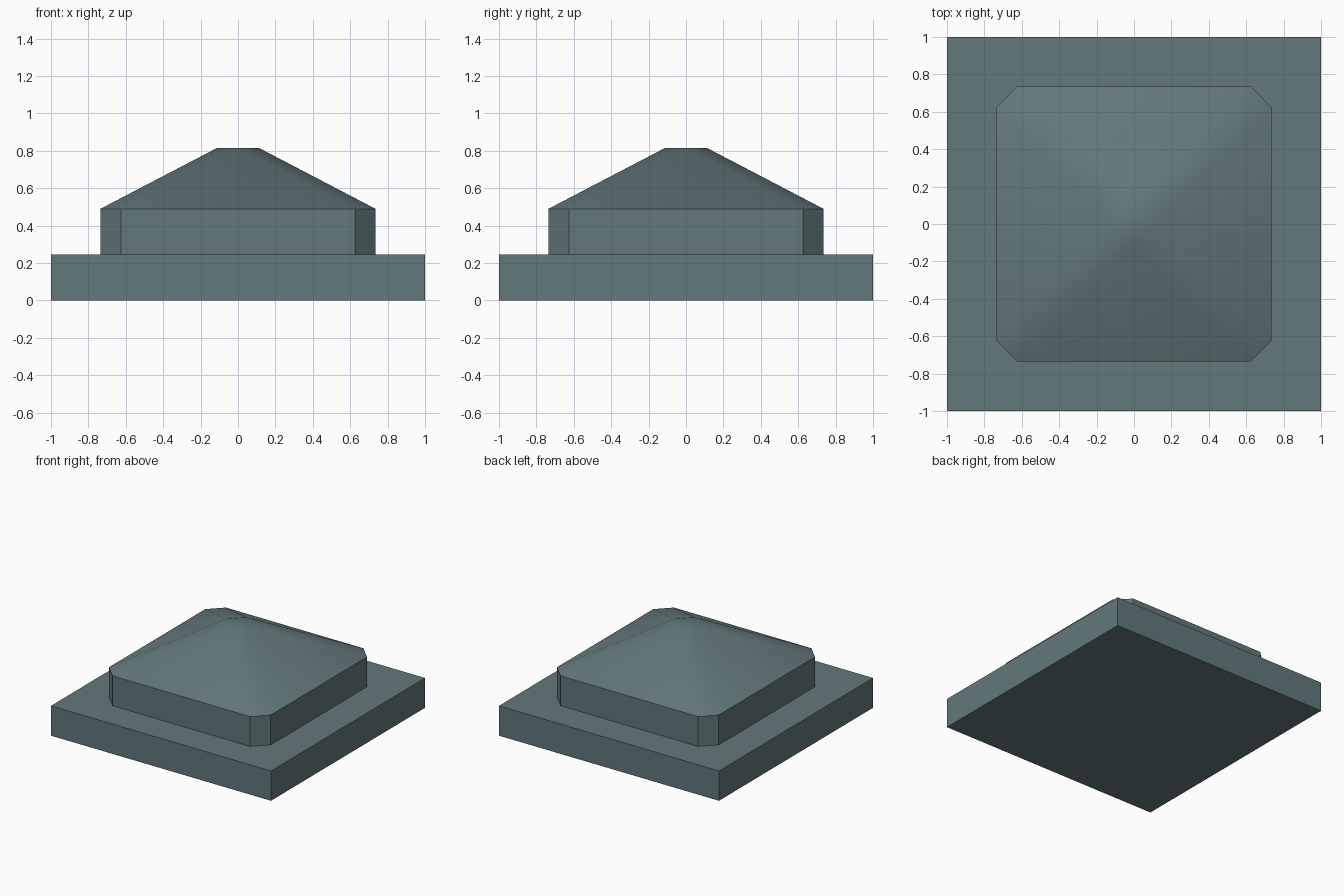
import bpy
import bmesh

if "Cube" in bpy.data.objects:
    bpy.data.objects.remove(bpy.data.objects["Cube"])

stone = bpy.data.materials.new("grey_teal_stone")
stone.diffuse_color = (0.125, 0.188, 0.2, 1)
stone.use_nodes = True
stone.node_tree.nodes["Principled BSDF"].inputs["Base Color"].default_value = stone.diffuse_color


def chamfered_square(half, flat):
    """Square outline with cut corners; flat = half length of each straight side."""
    pts = [(half, -flat), (half, flat)]
    out = []
    for _ in range(4):
        for p in pts:
            if p not in out:
                out.append(p)
        pts = [(-y, x) for x, y in pts]
    return out


def finish(name, bm):
    bmesh.ops.remove_doubles(bm, verts=bm.verts, dist=0.0005)
    bmesh.ops.recalc_face_normals(bm, faces=bm.faces)
    mesh = bpy.data.meshes.new(name)
    bm.to_mesh(mesh)
    bm.free()
    mesh.materials.append(stone)
    obj = bpy.data.objects.new(name, mesh)
    bpy.context.collection.objects.link(obj)
    return obj


# Square base slab
bpy.ops.mesh.primitive_cube_add(size=1, location=(0, 0, 0.1225))
base = bpy.context.object
base.name = "base_slab"
base.scale = (2, 2, 0.245)
base.data.materials.append(stone)

# Cap: upright chamfered block, then a roof tapering to a small diamond
bm = bmesh.new()
rings = []
for half, flat, z in ((0.735, 0.625, 0.245), (0.735, 0.625, 0.49), (0.11, 0.0, 0.816)):
    pts = []
    for sx, sy in ((1, 0), (0, 1), (-1, 0), (0, -1)):
        for s in (-1, 1):
            pts.append(bm.verts.new((sx * half - sy * s * flat,
                                     sy * half + sx * s * flat, z)))
    rings.append(pts)
for low, high in zip(rings, rings[1:]):
    for i in range(8):
        j = (i + 1) % 8
        bm.faces.new((low[i], low[j], high[j], high[i]))
bm.faces.new(rings[0])
bm.faces.new(rings[2][::2])
cap = finish("pyramid_cap", bm)

# Smooth roof, crisp eaves
bpy.ops.object.select_all(action='DESELECT')
cap.select_set(True)
bpy.context.view_layer.objects.active = cap
bpy.ops.object.shade_smooth_by_angle(angle=0.5236)
